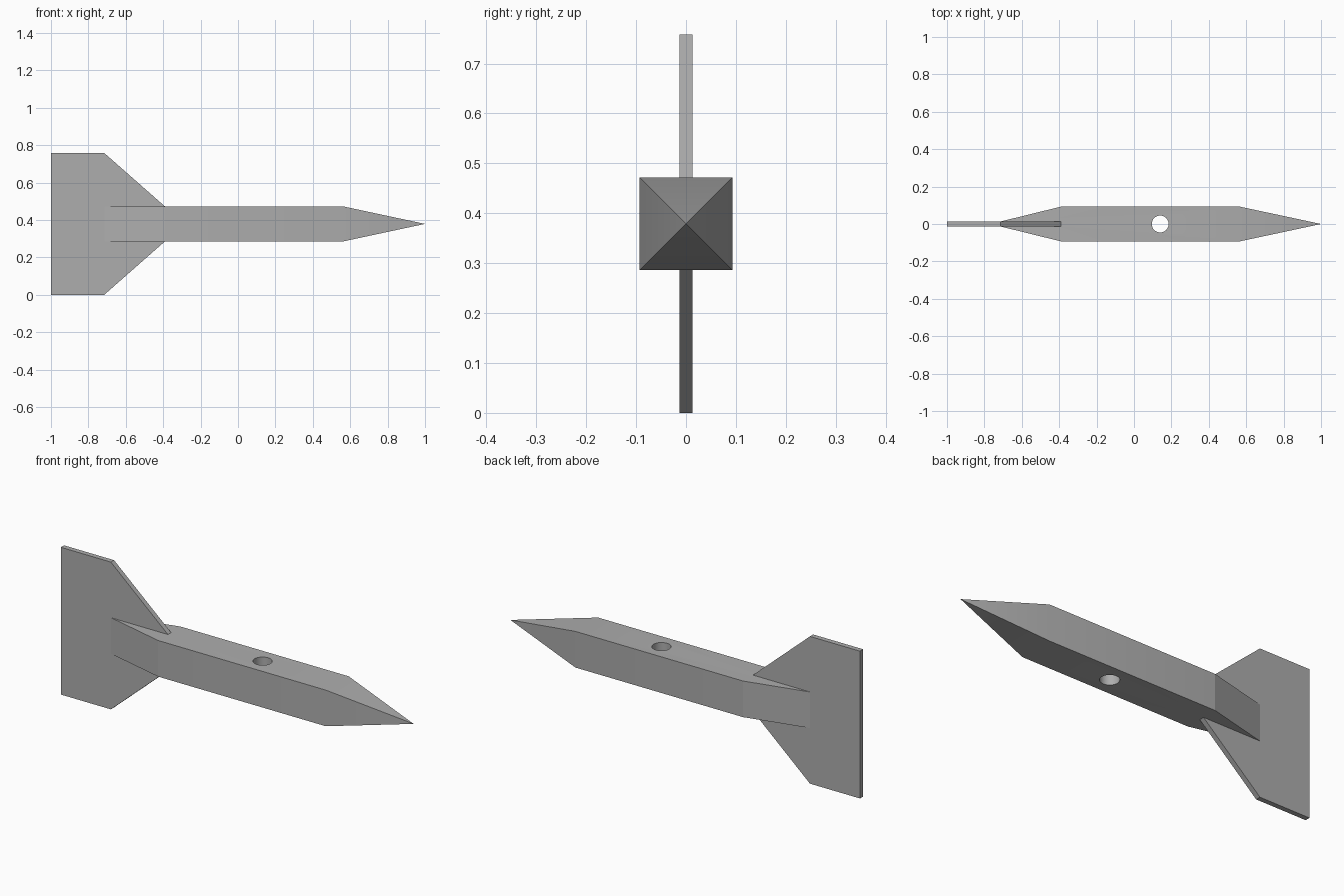
import bpy
import bmesh

if "Cube" in bpy.data.objects:
    bpy.data.objects.remove(bpy.data.objects["Cube"], do_unlink=True)

MID = 0.379       # height of the centre line
HALF = 0.093      # half width of the square body
FIN = 0.013       # half thickness of the tail fin

grey = bpy.data.materials.new("plain grey")
grey.use_nodes = True
colour = (0.42, 0.42, 0.42, 1)
grey.diffuse_color = colour
grey.node_tree.nodes["Principled BSDF"].inputs["Base Color"].default_value = colour


def extruded(name, outline, depth_axis, half):
    """Extrude an outline symmetrically along y or z."""
    bm = bmesh.new()
    def place(x, v, d):
        return (x, d, v) if depth_axis == "y" else (x, v, d + MID)
    face = bm.faces.new([bm.verts.new(place(x, v, -half)) for x, v in outline])
    moved = bmesh.ops.extrude_face_region(bm, geom=[face])["geom"]
    shift = (0, 2 * half, 0) if depth_axis == "y" else (0, 0, 2 * half)
    bmesh.ops.translate(bm, vec=shift, verts=[g for g in moved if isinstance(g, bmesh.types.BMVert)])
    return bm


def finish(name, bm):
    bmesh.ops.recalc_face_normals(bm, faces=bm.faces)
    mesh = bpy.data.meshes.new(name)
    bm.to_mesh(mesh)
    bm.free()
    mesh.materials.append(grey)
    obj = bpy.data.objects.new(name, mesh)
    bpy.context.collection.objects.link(obj)
    return obj


# Square body with a wedge tail; the front face is poked out to a pyramid tip
side = [(-0.715, FIN), (-0.39, HALF), (0.565, HALF)]
bm = extruded("body", side + [(x, -y) for x, y in reversed(side)], "z", HALF)
bm.normal_update()
front = max(bm.faces, key=lambda f: f.calc_center_median().x)
tip = bmesh.ops.poke(bm, faces=[front])["verts"][0]
tip.co = (1, 0, MID)
body = finish("body", bm)

# Upright tail fin, one plate running through the body
upper = [(-1, 2 * MID), (-0.715, 2 * MID), (-0.39, MID + HALF)]
fin = finish("tail_fin", extruded("tail_fin", upper + [(x, 2 * MID - z) for x, z in reversed(upper)], "y", FIN))

# Round hole through the body from top to bottom
bpy.ops.mesh.primitive_cylinder_add(vertices=32, radius=0.045, depth=0.6, location=(0.14, 0, MID))
cutter = bpy.context.object
cutter.name = "hole_cutter"
cutter.data.materials.append(grey)
cutter.hide_render = True
cutter.display_type = "WIRE"
cut = body.modifiers.new("hole", "BOOLEAN")
cut.operation = "DIFFERENCE"
cut.solver = "EXACT"
cut.object = cutter
bpy.context.view_layer.objects.active = body
bpy.ops.object.modifier_apply(modifier="hole")
bpy.data.objects.remove(cutter, do_unlink=True)

# Smooth the hole wall while keeping the body edges sharp
bpy.ops.object.select_all(action="DESELECT")
body.select_set(True)
bpy.context.view_layer.objects.active = body
bpy.ops.object.shade_smooth_by_angle(angle=0.22)
